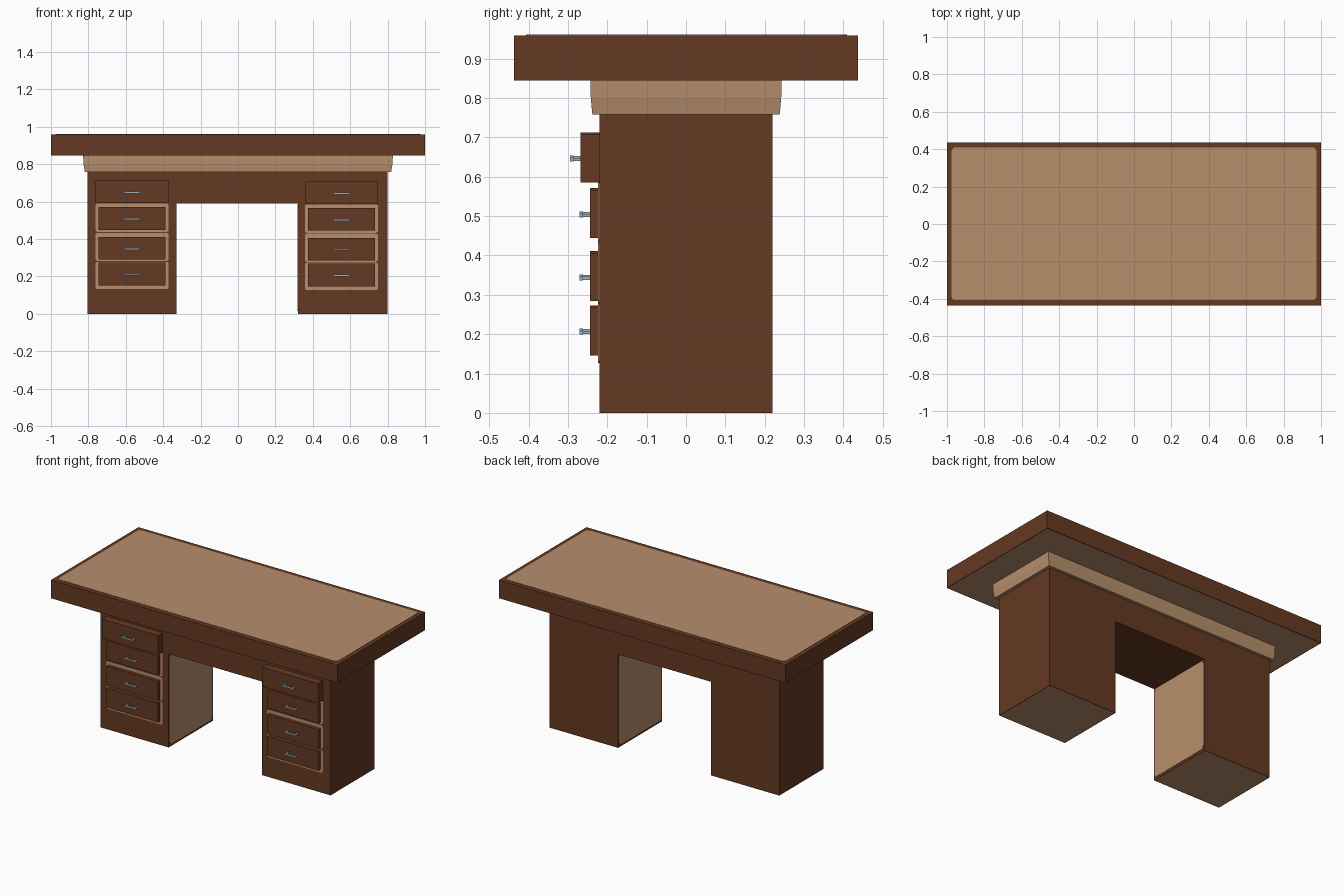
import bpy, bmesh
from mathutils import Vector

if "Cube" in bpy.data.objects:
    bpy.data.objects.remove(bpy.data.objects["Cube"])


def material(name, rgb):
    m = bpy.data.materials.new(name)
    m.diffuse_color = (*rgb, 1)
    m.use_nodes = True
    m.node_tree.nodes["Principled BSDF"].inputs["Base Color"].default_value = m.diffuse_color
    return m


BROWN = material("dark_wood", (0.130, 0.041, 0.016))
TAN = material("light_wood", (0.474, 0.271, 0.150))
STEEL = material("steel", (0.36, 0.42, 0.45))


def finish(name, bm, *mats):
    bmesh.ops.recalc_face_normals(bm, faces=bm.faces)
    me = bpy.data.meshes.new(name)
    bm.to_mesh(me)
    bm.free()
    for m in mats:
        me.materials.append(m)
    ob = bpy.data.objects.new(name, me)
    bpy.context.collection.objects.link(ob)
    return ob


def box_bm(lo, hi):
    bm = bmesh.new()
    bmesh.ops.create_cube(bm, size=1)
    lo, hi = Vector(lo), Vector(hi)
    for v in bm.verts:
        v.co = (lo + hi) / 2 + v.co * (hi - lo)
    return bm


def plate(name, lo, hi, axis, radius, mat):
    """Thin box whose four edges along `axis` are rounded."""
    bm = box_bm(lo, hi)
    edges = [e for e in bm.edges
             if abs((e.verts[0].co - e.verts[1].co).normalized()[axis]) > 0.9]
    bmesh.ops.bevel(bm, geom=edges, offset=radius, segments=4, profile=0.5,
                    affect='EDGES')
    return finish(name, bm, mat)


def tan_underside(bm, z, margin):
    """Inset the lowest faces and colour the inner part tan."""
    bm.normal_update()
    faces = [f for f in bm.faces
             if f.normal.z < -0.9 and abs(f.calc_center_median().z - z) < 1e-4]
    bmesh.ops.inset_individual(bm, faces=faces, thickness=margin)
    for f in faces:
        f.material_index = 1


# desk top slab, with tan writing surface and underside
bm = box_bm((-1, -0.437, 0.845), (1, 0.437, 0.959))
tan_underside(bm, 0.845, 0.007)
finish("desk_top", bm, BROWN, TAN)
plate("writing_surface", (-0.975, -0.407, 0.957), (0.975, 0.409, 0.961), 2, 0.02, TAN)

# apron: slightly flared tan moulding
bm = bmesh.new()
rings = [[bm.verts.new((sx * x, sy * y, z))
          for sx, sy in ((-1, -1), (1, -1), (1, 1), (-1, 1))]
         for x, y, z in ((0.819, 0.238, 0.758), (0.826, 0.242, 0.80), (0.828, 0.243, 0.846))]
for a, b in zip(rings, rings[1:]):
    for i in range(4):
        j = (i + 1) % 4
        bm.faces.new((a[i], a[j], b[j], b[i]))
bm.faces.new(rings[0][::-1])
bm.faces.new(rings[-1])
finish("apron", bm, TAN)

# body: two pedestals joined by a bridge, extruded from one profile
profile = [(-0.805, 0), (-0.33, 0), (-0.33, 0.59), (0.32, 0.59),
           (0.32, 0), (0.80, 0), (0.80, 0.76), (-0.805, 0.76)]
bm = bmesh.new()
face = bm.faces.new([bm.verts.new((x, -0.22, z)) for x, z in profile])
ext = bmesh.ops.extrude_face_region(bm, geom=[face])
bmesh.ops.translate(bm, vec=(0, 0.44, 0),
                    verts=[g for g in ext['geom'] if isinstance(g, bmesh.types.BMVert)])
bmesh.ops.recalc_face_normals(bm, faces=bm.faces)
tan_underside(bm, 0, 0.005)
finish("desk_body", bm, BROWN, TAN)

# tan panels on the knee-hole sides
for side, x in (("left", -0.33), ("right", 0.32)):
    plate(side + "_inner_panel", (x - 0.002, -0.212, 0.014), (x + 0.002, 0.212, 0.583),
          0, 0.02, TAN)


def handle(name, x, y, z):
    """Bar pull: two posts and a cross bar."""
    bm = bmesh.new()
    w, t = 0.043, 0.005
    for lo, hi in (((x - w, y - 0.027, z - t), (x + w, y - 0.018, z + t)),
                   ((x - w + 0.006, y - 0.019, z - t * 0.8), (x - w + 0.016, y + 0.002, z + t * 0.8)),
                   ((x + w - 0.016, y - 0.019, z - t * 0.8), (x + w - 0.006, y + 0.002, z + t * 0.8))):
        part = box_bm(lo, hi)
        me = bpy.data.meshes.new("part")
        part.to_mesh(me)
        part.free()
        bm.from_mesh(me)
        bpy.data.meshes.remove(me)
    finish(name, bm, STEEL)


# drawers, their tan surrounds and handles
for side, x, dz in (("left", -0.566, 0.002), ("right", 0.553, -0.003)):
    for i, (z0, z1) in enumerate(((0.13, 0.276), (0.281, 0.431), (0.436, 0.588))):
        plate(f"{side}_drawer_surround_{i}", (x - 0.195, -0.223, z0 + dz),
              (x + 0.195, -0.218, z1 + dz), 1, 0.01, TAN)
    for i, (z, half, front) in enumerate(((0.650, 0.195, -0.268), (0.508, 0.179, -0.244),
                                          (0.348, 0.179, -0.244), (0.210, 0.179, -0.244))):
        finish(f"{side}_drawer_{i}", box_bm((x - half, front, z - 0.061 + dz),
                                            (x + half, -0.215, z + 0.061 + dz)), BROWN)
        handle(f"{side}_handle_{i}", x, front, z - 0.003 + dz)
